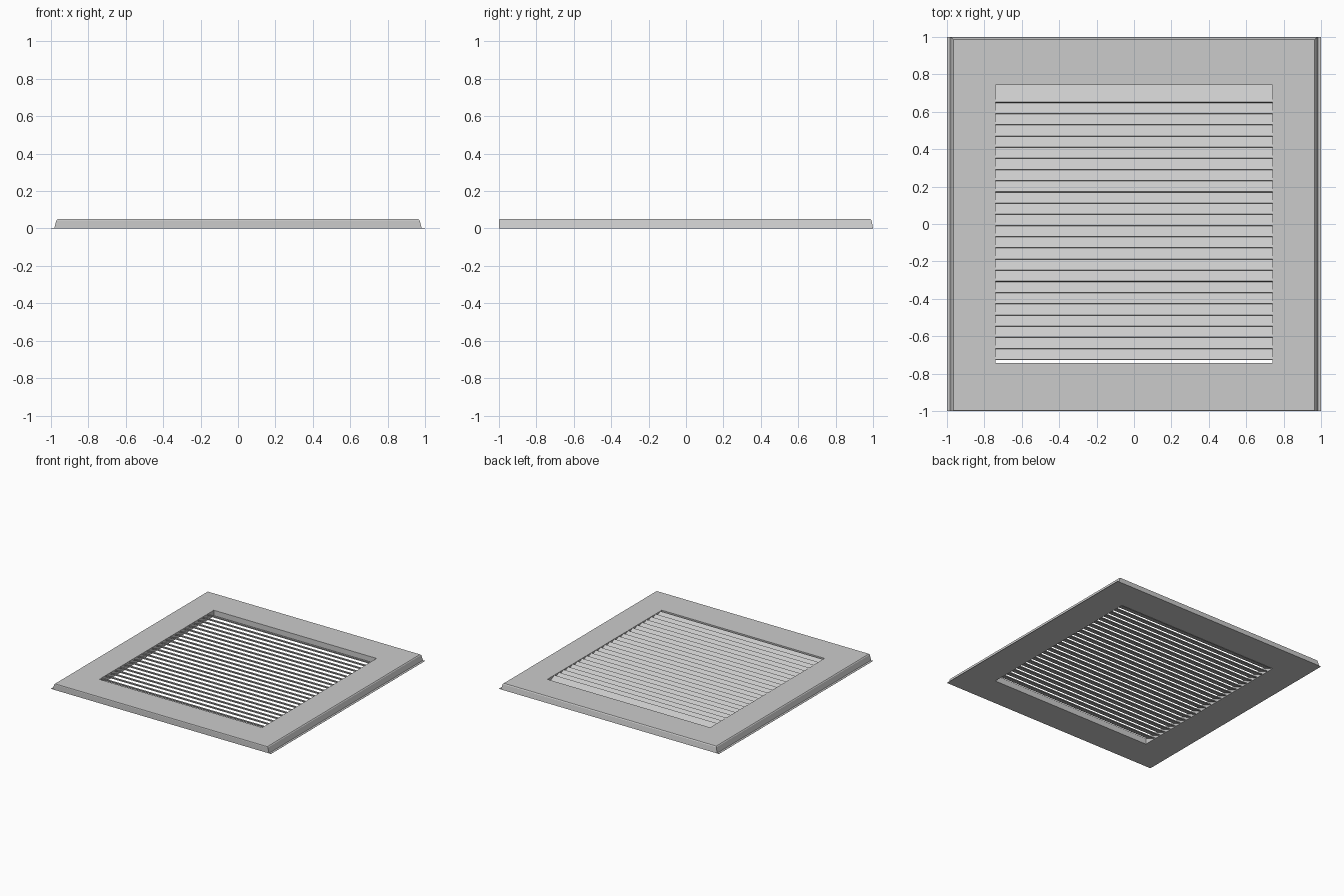
import bpy, bmesh, math

if "Cube" in bpy.data.objects:
    bpy.data.objects.remove(bpy.data.objects["Cube"])

H = 0.05                       # plate height
OPEN_X, OPEN_Y = 0.74, 0.743   # half size of the opening


def finish(name, bm):
    bmesh.ops.recalc_face_normals(bm, faces=bm.faces[:])
    mesh = bpy.data.meshes.new(name)
    bm.to_mesh(mesh)
    bm.free()
    obj = bpy.data.objects.new(name, mesh)
    bpy.context.collection.objects.link(obj)
    return obj


def extrude_x(name, profile, x0, x1):
    """Solid with a (y, z) profile running from x0 to x1."""
    bm = bmesh.new()
    a = [bm.verts.new((x0, y, z)) for y, z in profile]
    b = [bm.verts.new((x1, y, z)) for y, z in profile]
    n = len(profile)
    for i in range(n):
        j = (i + 1) % n
        bm.faces.new((a[i], a[j], b[j], b[i]))
    bm.faces.new(a)
    bm.faces.new(b)
    return finish(name, bm)


# Frame: rectangular rings joined into a closed band (half x, front y, back y, z)
rings = [
    (0.983, -1.0, 1.0, 0.0),
    (0.971, -1.0, 0.992, 0.044),
    (0.965, -0.998, 0.986, H),
    (OPEN_X, -OPEN_Y, OPEN_Y, H),
    (OPEN_X, -OPEN_Y, OPEN_Y, 0.0),
]
bm = bmesh.new()
loops = [[bm.verts.new(p) for p in ((-x, f, z), (x, f, z), (x, b, z), (-x, b, z))]
         for x, f, b, z in rings]
for k, lower in enumerate(loops):
    upper = loops[(k + 1) % len(loops)]
    for i in range(4):
        j = (i + 1) % 4
        bm.faces.new((lower[i], lower[j], upper[j], upper[i]))
finish("frame", bm)

# Thin side flanges lying on the base plane
for side, s in (("left", -1), ("right", 1)):
    extrude_x(side + "_flange", [(-1, 0), (1, 0), (1, 0.0015), (-1, 0.0015)],
              s * 0.98, s * 1.0)

# Tilted louvre slats: front edge high, back edge low
COUNT, PITCH, DEPTH = 24, 0.0598, 0.091
TILT = math.radians(25)
T = 0.007
dy, dz = T * math.sin(TILT), T * math.cos(TILT)
rise = DEPTH * math.tan(TILT)
for i in range(COUNT):
    y = 0.648 - i * PITCH
    profile = [(y, rise), (y + DEPTH, 0.0),
               (y + DEPTH + dy, dz), (y + dy, rise + dz)]
    extrude_x(f"slat_{i + 1:02d}", profile, -OPEN_X, OPEN_X)
